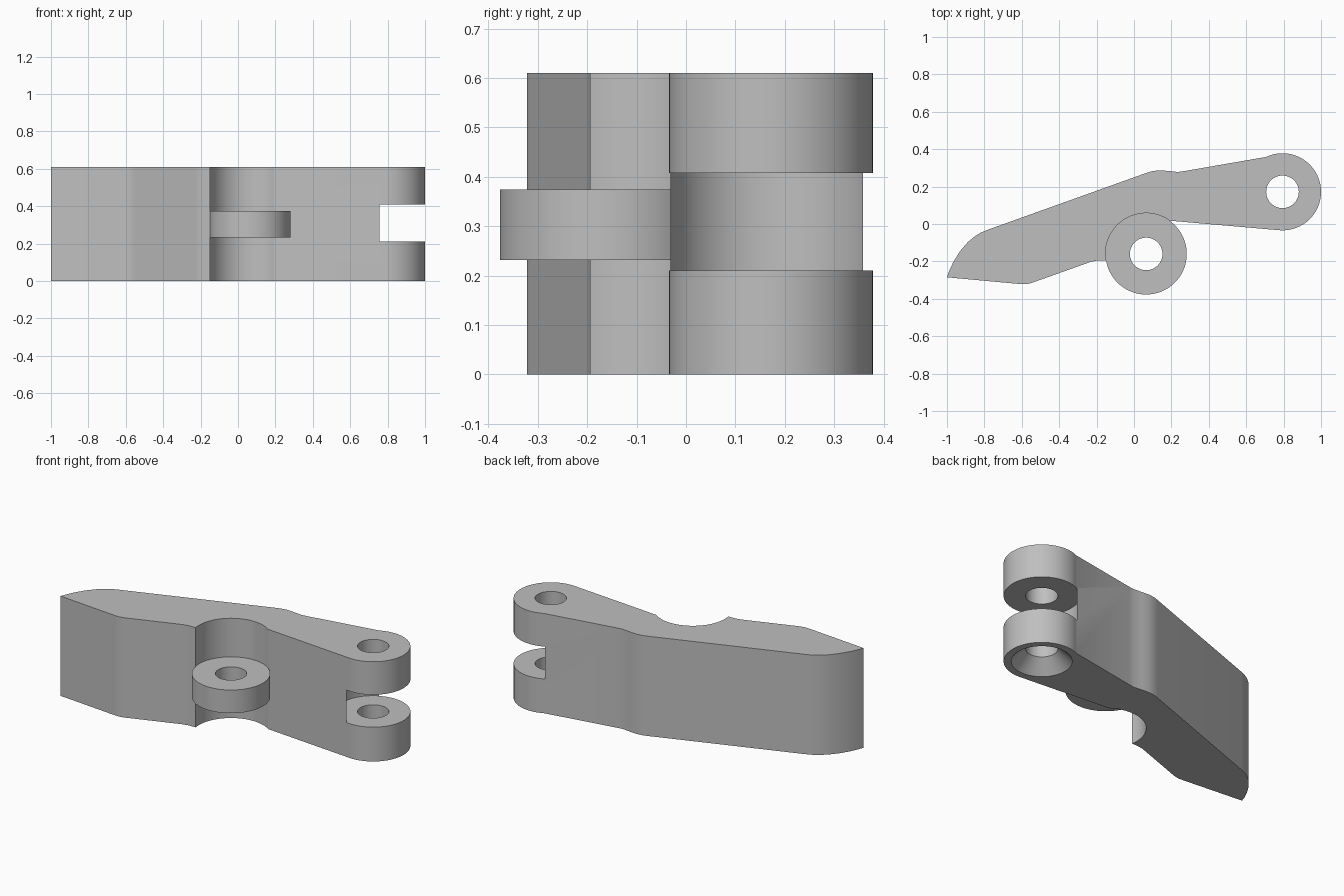
import bpy, bmesh
from math import radians, sin, cos

cube = bpy.data.objects.get("Cube")
if cube:
    bpy.data.objects.remove(cube, do_unlink=True)

HEIGHT = 0.61
PIVOT, PIVOT_R = (0.065, -0.16), 0.217
LUG, LUG_R = (0.794, 0.172), 0.206
HOLE_R = 0.087

grey = bpy.data.materials.new("plain_grey")
grey.use_nodes = True
colour = (0.52, 0.52, 0.52, 1)
grey.diffuse_color = colour
grey.node_tree.nodes["Principled BSDF"].inputs["Base Color"].default_value = colour


def arc(centre, r, start, end, steps):
    angles = [radians(start + (end - start) * i / steps) for i in range(steps + 1)]
    return [(centre[0] + r * cos(a), centre[1] + r * sin(a)) for a in angles]


def make_object(name, bm):
    bmesh.ops.recalc_face_normals(bm, faces=bm.faces)
    mesh = bpy.data.meshes.new(name)
    bm.to_mesh(mesh)
    bm.free()
    mesh.materials.append(grey)
    obj = bpy.data.objects.new(name, mesh)
    bpy.context.collection.objects.link(obj)
    return obj


def cut(target, centre, r_low, r_high, z_low, z_high):
    """Remove a vertical cylinder or cone from the target."""
    bm = bmesh.new()
    bmesh.ops.create_cone(bm, cap_ends=True, segments=96, radius1=r_low,
                          radius2=r_high, depth=z_high - z_low)
    bmesh.ops.translate(bm, verts=bm.verts, vec=(*centre, (z_low + z_high) / 2))
    cutter = make_object("cutter", bm)
    cutter.hide_render = True
    mod = target.modifiers.new("cut", 'BOOLEAN')
    mod.operation = 'DIFFERENCE'
    mod.solver = 'EXACT'
    mod.object = cutter
    bpy.context.view_layer.objects.active = target
    bpy.ops.object.modifier_apply(modifier=mod.name)
    bpy.data.objects.remove(cutter, do_unlink=True)


# Lever outline: blade underside, pivot ring, end lug, bumped back, rounded tip
outline = [(-1, -0.285), (-0.61, -0.321), (-0.58, -0.322), (-0.55, -0.316),
           (-0.23, -0.202), (-0.2, -0.196)]
outline += arc(PIVOT, PIVOT_R, 189, 415, 60)
outline += arc(LUG, LUG_R, -95, 115, 60)
outline += [(0.27, 0.283), (0.235, 0.278), (0.18, 0.284), (0.13, 0.287),
            (0.09, 0.281), (0.06, 0.271), (-0.78, -0.03), (-0.815, -0.044),
            (-0.85, -0.065), (-0.89, -0.098), (-0.93, -0.145),
            (-0.967, -0.205), (-0.99, -0.255)]
bm = bmesh.new()
base = bm.faces.new([bm.verts.new((x, y, 0)) for x, y in outline])
extruded = bmesh.ops.extrude_face_region(bm, geom=[base], use_keep_orig=True)
top = [v for v in extruded["geom"] if isinstance(v, bmesh.types.BMVert)]
bmesh.ops.translate(bm, verts=top, vec=(0, 0, HEIGHT))
lever = make_object("lever_arm", bm)

# Clear the space below and above the thin pivot ring
cut(lever, PIVOT, PIVOT_R + 0.001, PIVOT_R + 0.001, -0.1, 0.232)
cut(lever, PIVOT, PIVOT_R + 0.001, PIVOT_R + 0.001, 0.374, HEIGHT + 0.1)
# Round slot that splits the end lug into a fork
cut(lever, LUG, LUG_R + 0.001, LUG_R + 0.001, 0.21, 0.408)
# Pin holes, and the countersink under the lug
for centre in (PIVOT, LUG):
    cut(lever, centre, HOLE_R, HOLE_R, -0.1, HEIGHT + 0.1)
cut(lever, LUG, 0.175, 0.077, -0.01, 0.088)

bpy.ops.object.select_all(action='DESELECT')
lever.select_set(True)
bpy.context.view_layer.objects.active = lever
bpy.ops.object.shade_smooth_by_angle(angle=radians(30))
